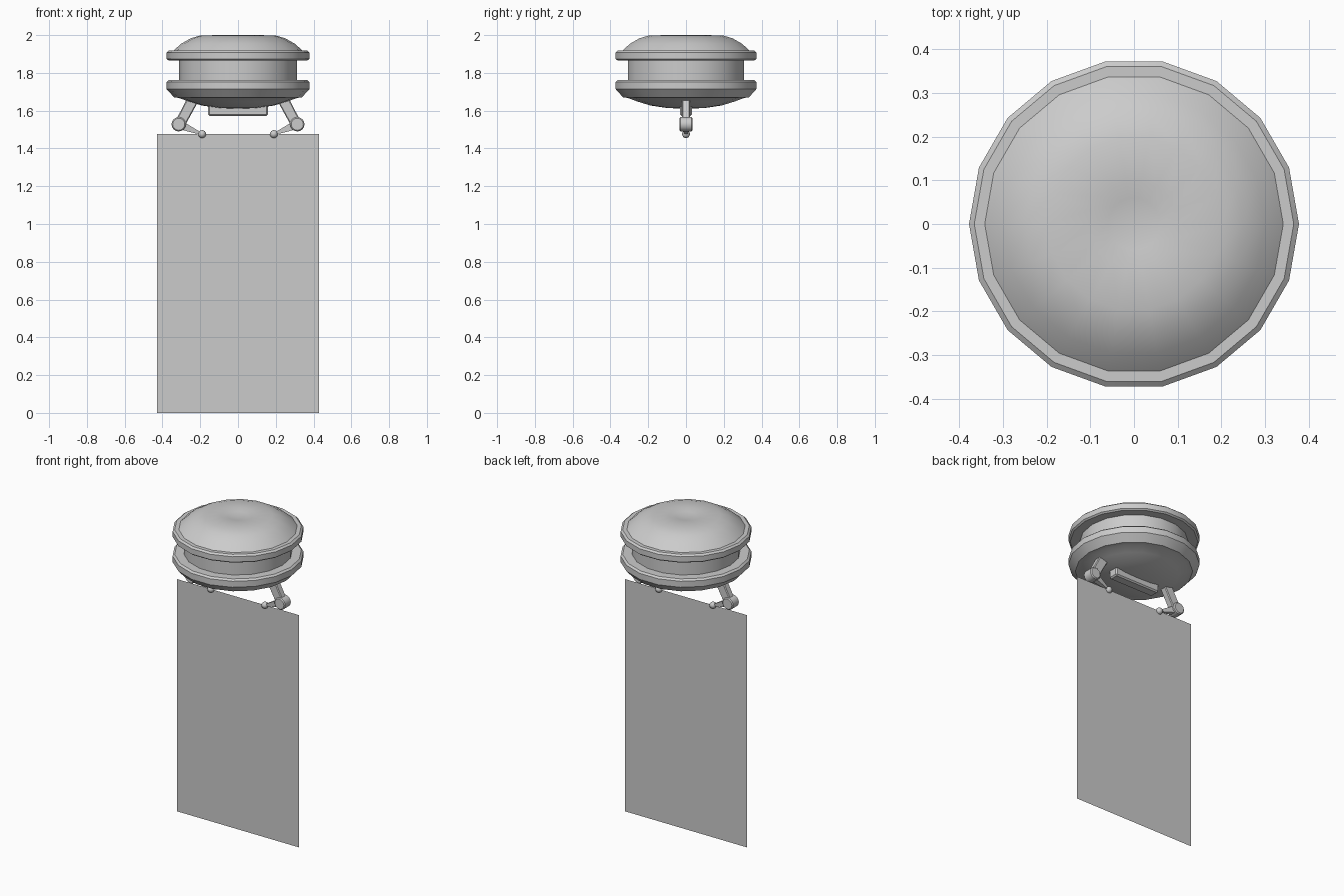
import bpy, bmesh, math
from mathutils import Vector, Matrix

if "Cube" in bpy.data.objects:
    bpy.data.objects.remove(bpy.data.objects["Cube"])


def finish(name, bm, smooth=True, bevel=0.0):
    bmesh.ops.recalc_face_normals(bm, faces=bm.faces)
    me = bpy.data.meshes.new(name)
    bm.to_mesh(me)
    bm.free()
    ob = bpy.data.objects.new(name, me)
    bpy.context.collection.objects.link(ob)
    if bevel:
        mod = ob.modifiers.new("bevel", 'BEVEL')
        mod.width, mod.segments = bevel, 1
    if smooth:
        bpy.ops.object.select_all(action='DESELECT')
        ob.select_set(True)
        bpy.context.view_layer.objects.active = ob
        bpy.ops.object.shade_smooth_by_angle(angle=math.radians(32))
    return ob


def lathe(name, profile, sides=18):
    bm = bmesh.new()
    vs = [bm.verts.new((r, 0, z)) for r, z in profile]
    es = [bm.edges.new(p) for p in zip(vs, vs[1:])]
    bmesh.ops.spin(bm, geom=vs + es, cent=(0, 0, 0), axis=(0, 0, 1),
                   angle=2 * math.pi, steps=sides, use_duplicate=False)
    bmesh.ops.remove_doubles(bm, verts=bm.verts, dist=1e-4)
    return finish(name, bm)


def limb(name, a, b, wa, wb, da, db, bevel=0.0):
    """Tapered bar in the xz plane from a to b; w = width, d = depth along y."""
    a, b = Vector((a[0], 0, a[1])), Vector((b[0], 0, b[1]))
    side = (b - a).normalized().cross(Vector((0, 1, 0)))
    bm = bmesh.new()
    rings = []
    for p, w, d in ((a, wa, da), (b, wb, db)):
        rings.append([bm.verts.new(p + side * (w / 2 * i) + Vector((0, d / 2 * j, 0)))
                      for i, j in ((-1, -1), (1, -1), (1, 1), (-1, 1))])
    bm.faces.new(rings[0])
    bm.faces.new(rings[1])
    for i in range(4):
        k = (i + 1) % 4
        bm.faces.new((rings[0][i], rings[0][k], rings[1][k], rings[1][i]))
    return finish(name, bm, False, bevel)


# Round body: dimpled dome, two flanges, recessed waist, shallow belly
lathe("body", [
    (0, 1.988), (0.06, 1.992), (0.1, 2.0), (0.2, 1.998), (0.25, 1.983),
    (0.30, 1.955), (0.342, 1.918),
    (0.366, 1.918), (0.378, 1.908), (0.378, 1.874), (0.368, 1.866), (0.313, 1.866),
    (0.313, 1.762), (0.366, 1.762), (0.378, 1.752), (0.378, 1.714), (0.338, 1.67),
    (0.315, 1.668), (0.26, 1.648), (0.19, 1.627), (0.1, 1.614), (0, 1.61)])

# Bar under the belly
limb("belly_bar", (-0.159, 1.605), (0.159, 1.605), 0.064, 0.064, 0.066, 0.066, 0.008)

# Arms on both sides
for s, tag in ((-1, "left"), (1, "right")):
    limb(tag + "_upper_arm", (s * 0.222, 1.69), (s * 0.305, 1.535),
         0.06, 0.056, 0.044, 0.044, 0.005)
    bm = bmesh.new()
    bmesh.ops.create_cone(bm, cap_ends=True, segments=16, radius1=0.038, radius2=0.038,
                          depth=0.068,
                          matrix=Matrix.Translation((s * 0.314, 0, 1.528))
                          @ Matrix.Rotation(math.pi / 2, 4, 'X'))
    finish(tag + "_elbow", bm, True, 0.006)
    limb(tag + "_forearm", (s * 0.305, 1.524), (s * 0.195, 1.478),
         0.046, 0.012, 0.04, 0.012)
    bm = bmesh.new()
    bmesh.ops.create_uvsphere(bm, u_segments=12, v_segments=8, radius=0.021,
                              matrix=Matrix.Translation((s * 0.19, 0, 1.476)))
    finish(tag + "_hand", bm)

# Thin hanging sheet, single surface
bm = bmesh.new()
bm.faces.new([bm.verts.new((x, 0, z)) for x, z in
              ((-0.428, 0), (0.428, 0), (0.428, 1.476), (-0.428, 1.476))])
finish("hanging_sheet", bm, False)
